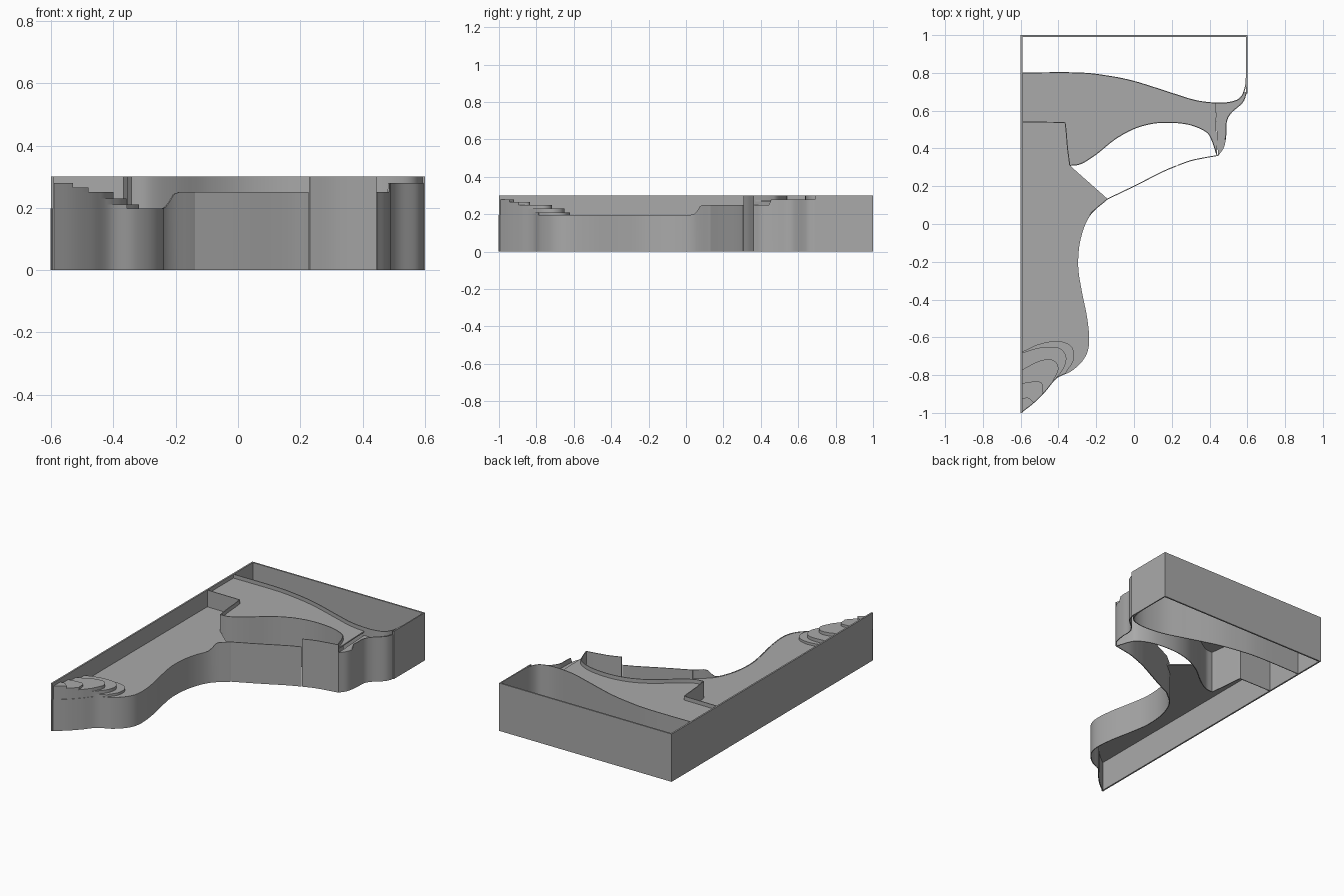
import bpy, bmesh
from mathutils import Vector

if "Cube" in bpy.data.objects:
    bpy.data.objects.remove(bpy.data.objects["Cube"])

mat = bpy.data.materials.new("matte grey")
mat.diffuse_color = (0.4, 0.4, 0.4, 1)
mat.use_nodes = True
mat.node_tree.nodes["Principled BSDF"].inputs["Base Color"].default_value = mat.diffuse_color


def smooth(pts, n=6):
    """Catmull-Rom curve through 2D points."""
    p = [Vector(q) for q in pts]
    p = [2 * p[0] - p[1]] + p + [2 * p[-1] - p[-2]]
    out = []
    for a, b, c, d in zip(p, p[1:], p[2:], p[3:]):
        for k in range(n):
            t = k / n
            out.append(0.5 * (2 * b + (c - a) * t + (2 * a - 5 * b + 4 * c - d) * t * t
                              + (3 * b - a - 3 * c + d) * t ** 3))
    return out + [p[-2]]


def finish(name, bm):
    bmesh.ops.recalc_face_normals(bm, faces=bm.faces)
    me = bpy.data.meshes.new(name)
    bm.to_mesh(me)
    bm.free()
    me.materials.append(mat)
    ob = bpy.data.objects.new(name, me)
    bpy.context.collection.objects.link(ob)
    bpy.context.view_layer.objects.active = ob
    ob.select_set(True)
    bpy.ops.object.shade_smooth_by_angle(angle=0.5)
    ob.select_set(False)


def wall(name, pts, top, thick=0.005):
    """Thin upright wall along a path; top is a height or a height per point."""
    pts = [Vector(p) for p in pts]
    bm = bmesh.new()
    prev = None
    for i, p in enumerate(pts):
        d = (pts[min(i + 1, len(pts) - 1)] - pts[max(i - 1, 0)]).normalized()
        n = Vector((-d.y, d.x)) * thick / 2
        z = top(p) if callable(top) else top
        ring = [bm.verts.new((*q, h)) for q, h in
                ((p + n, 0), (p - n, 0), (p - n, z), (p + n, z))]
        if prev:
            for k in range(4):
                bm.faces.new((prev[k], prev[k - 1], ring[k - 1], ring[k]))
        else:
            bm.faces.new(ring)
        prev = ring
    bm.faces.new(prev)
    finish(name, bm)


def plate(name, pts, z0, z1):
    """Flat slab with the given outline."""
    bm = bmesh.new()
    face = bm.faces.new([bm.verts.new((p[0], p[1], z0)) for p in pts])
    ext = bmesh.ops.extrude_face_region(bm, geom=[face])
    for v in ext["geom"]:
        if isinstance(v, bmesh.types.BMVert):
            v.co.z = z1
    finish(name, bm)


# Plan curves
front = smooth([(-.6, -1), (-.53, -.945), (-.47, -.885), (-.41, -.815), (-.33, -.775),
                (-.265, -.71), (-.24, -.63), (-.25, -.5), (-.28, -.35), (-.298, -.22),
                (-.285, -.08), (-.235, .045), (-.14, .133)])
brow = smooth([(-.14, .133), (0, .2), (.15, .276), (.225, .308)], 5)
brow_end = smooth([(.23, .31), (.3, .335), (.37, .35), (.445, .363)], 4)
arch = smooth([(-.34, .31), (-.28, .32), (-.2, .37), (-.1, .45), (0, .505), (.1, .533),
               (.2, .538), (.3, .525), (.38, .49), (.41, .45), (.44, .363)])
pocket = smooth([(-.595, .8), (-.3, .8), (-.15, .785), (0, .755), (.2, .692), (.32, .655),
                 (.42, .641), (.5, .643), (.56, .665), (.588, .72), (.596, .8)])
tip = smooth([(.596, .7), (.575, .645), (.515, .59), (.49, .545), (.487, .48),
              (.475, .41), (.445, .363)])
recess = [(-.595, .54), (-.365, .538), (-.36, .5), (-.352, .4), (-.34, .31)]


def front_top(p):
    """Low front wall ramping up to the middle height."""
    return .197 + .053 * min(1, max(0, (p.y - .03) / .05)) ** 2


# Straight outer walls
for name, lo, hi in (("left_wall", (-.6, -1), (-.59, 1)),
                     ("back_wall", (-.6, .99), (.6, 1)),
                     ("right_wall", (.593, .69), (.6, 1))):
    plate(name, [lo, (hi[0], lo[1]), hi, (lo[0], hi[1])], 0, .3)

# Curved walls
wall("front_wall", front, front_top)
wall("brow_wall", brow, .25)
wall("brow_end_wall", brow_end, .3)
wall("arch_wall", arch, .3)
wall("pocket_wall", pocket, .3)
wall("tip_wall", tip, lambda p: .25 if p.x < .484 else .28)
wall("recess_back_wall", recess[:2], .3)
wall("recess_side_wall", recess[1:], .3)

# Floors
plate("low_floor", [(-.6, -1)] + front[1:] + recess[::-1], .187, .195)
shelf = [p for p in pocket if p.x < .43]
plate("high_shelf", shelf + [Vector((.43, .642))] + arch[::-1] + recess[-2:0:-1] + recess[:1],
      .268, .276)
plate("tip_shelf", [Vector((.43, .642))] + [p for p in pocket if p.x > .43 and p.y < .7]
      + tip, .242, .25)

# Stepped terraces at the front corner
terraces = [
    (.21, [(-.6, -.68), (-.5, -.635), (-.4, -.62), (-.33, -.65), (-.32, -.72), (-.36, -.785)]),
    (.23, [(-.6, -.685), (-.5, -.655), (-.4, -.655), (-.36, -.7), (-.37, -.76), (-.41, -.815)]),
    (.25, [(-.6, -.775), (-.5, -.725), (-.43, -.72), (-.4, -.765), (-.43, -.835)]),
    (.265, [(-.6, -.845), (-.54, -.835), (-.49, -.84), (-.48, -.895)]),
    (.28, [(-.6, -.925), (-.56, -.92), (-.53, -.945)]),
]
for i, (z, pts) in enumerate(terraces):
    edge = [p for p in front[::-1] if p.y < pts[-1][1] - .004]
    plate(f"terrace_{i + 1}", smooth(pts) + edge, z - .02, z)
